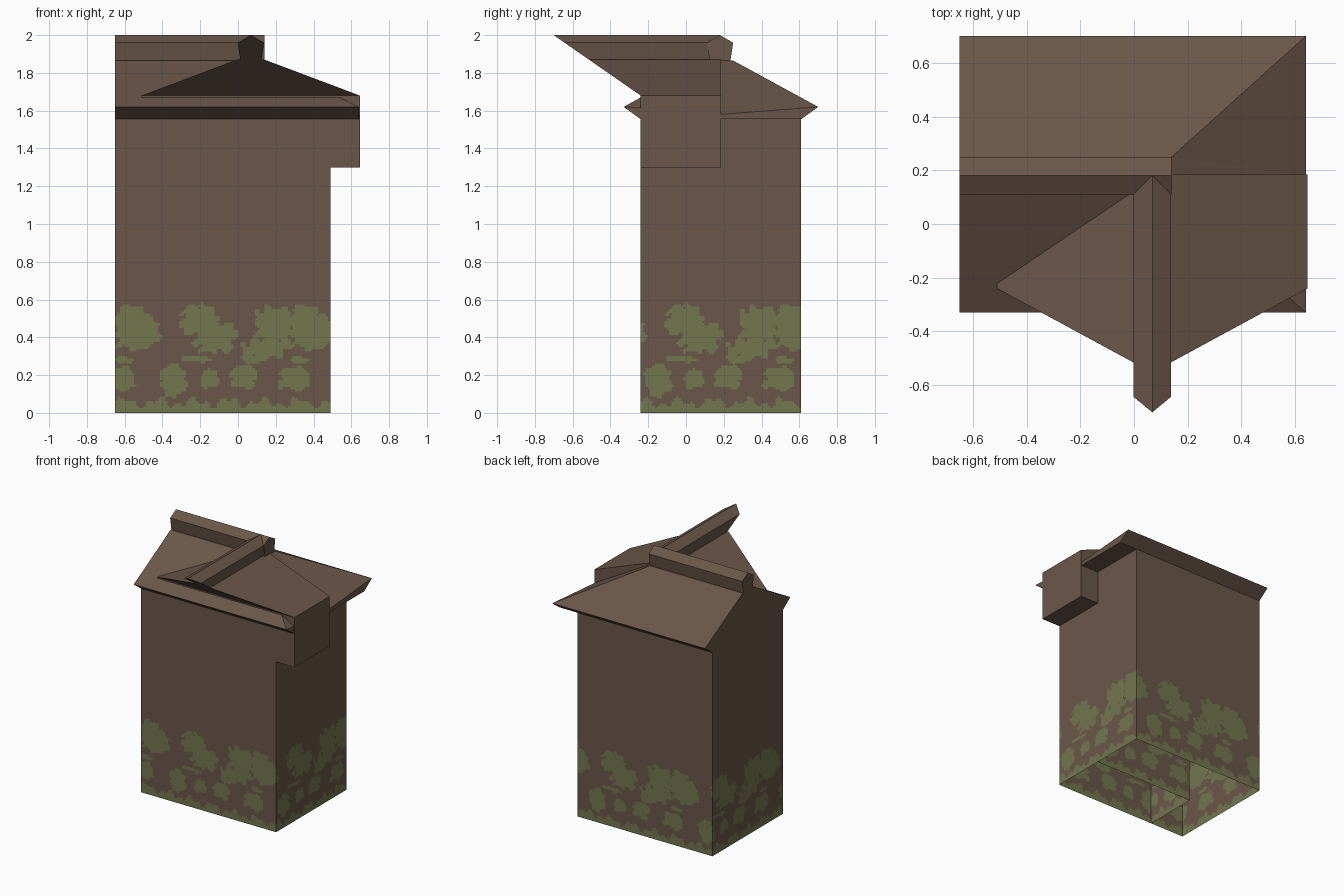
import bpy
import bmesh
import math

default_cube = bpy.data.objects.get("Cube")
if default_cube:
    bpy.data.objects.remove(default_cube, do_unlink=True)


def material(name, colour):
    mat = bpy.data.materials.new(name)
    mat.use_nodes = True
    mat.diffuse_color = (*colour, 1)
    mat.node_tree.nodes["Principled BSDF"].inputs["Base Color"].default_value = (*colour, 1)
    return mat


BROWN = material("weathered brown", (0.145, 0.094, 0.067))
MOSS = material("moss green", (0.172, 0.186, 0.078))


def finish(name, bm):
    mesh = bpy.data.meshes.new(name)
    bm.to_mesh(mesh)
    bm.free()
    mesh.materials.append(BROWN)
    mesh.materials.append(MOSS)
    obj = bpy.data.objects.new(name, mesh)
    bpy.context.collection.objects.link(obj)
    return obj


def loft(name, start, end):
    """Solid between two matching outlines."""
    bm = bmesh.new()
    a = [bm.verts.new(p) for p in start]
    b = [bm.verts.new(p) for p in end]
    bm.faces.new(a)
    bm.faces.new(b)
    for i in range(len(a)):
        j = (i + 1) % len(a)
        bm.faces.new((a[i], a[j], b[j], b[i]))
    bmesh.ops.triangulate(bm, faces=bm.faces[:])
    bmesh.ops.recalc_face_normals(bm, faces=bm.faces)
    return finish(name, bm)


# Moss patches: position along the wall, height, half width, half height
PERIOD = 0.925
PATCHES = [
    (0.12, 0.43, 0.12, 0.09), (0.08, 0.51, 0.07, 0.06),
    (0.45, 0.49, 0.10, 0.08), (0.53, 0.40, 0.11, 0.08),
    (0.84, 0.46, 0.10, 0.10), (0.80, 0.34, 0.12, 0.05),
    (0.31, 0.17, 0.07, 0.09), (0.50, 0.18, 0.05, 0.05),
    (0.68, 0.19, 0.07, 0.06), (0.02, 0.18, 0.08, 0.06),
    (0.43, 0.285, 0.08, 0.015), (0.73, 0.285, 0.07, 0.02),
    (0.05, 0.28, 0.05, 0.015),
]


def mossy(u, z):
    u %= PERIOD
    if z < 0.055 + 0.02 * math.sin(u * 34) + 0.015 * math.sin(u * 81):
        return True
    wobble = 0.16 * math.sin(u * 75 + z * 40) + 0.14 * math.sin(z * 95 - u * 50)
    for cu, cz, ru, rz in PATCHES:
        du = (u - cu + PERIOD / 2) % PERIOD - PERIOD / 2
        if (abs(du) / ru) ** 3 + (abs(z - cz) / rz) ** 3 < 1 + 2 * wobble:
            return True
    return False


def wall(name, a, b, offset, top):
    """Upright wall from a to b, with a fine lower grid for the moss."""
    bm = bmesh.new()
    length = math.dist(a, b)
    cols, rows, moss_top = round(length / 0.0125), 48, 0.6

    def point(u, z):
        t = u / length
        return bm.verts.new((a[0] + (b[0] - a[0]) * t, a[1] + (b[1] - a[1]) * t, z))

    grid = [[point(length * c / cols, moss_top * r / rows) for c in range(cols + 1)]
            for r in range(rows + 1)]
    for r in range(rows):
        for c in range(cols):
            face = bm.faces.new((grid[r][c], grid[r][c + 1], grid[r + 1][c + 1], grid[r + 1][c]))
            u, z = length * (c + 0.5) / cols, moss_top * (r + 0.5) / rows
            face.material_index = int(mossy(u + offset, z))
    bm.faces.new((point(0, moss_top), point(length, moss_top), point(length, top), point(0, top)))
    return finish(name, bm)


# Body walls, open underneath
LEFT, RIGHT, FRONT, BACK, EAVE = -0.65, 0.49, -0.24, 0.61, 1.555
corners = [(LEFT, FRONT), (RIGHT, FRONT), (RIGHT, BACK), (LEFT, BACK)]
travelled = 0
for i, side in enumerate(("front", "left", "back", "right")):
    a, b = corners[i], corners[(i + 1) % 4]
    wall(side + "_wall", a, b, travelled, EAVE)
    travelled += math.dist(a, b)

# Inner walls of the wing
WING_X, WING_Y = -0.36, 0.185
wall("inner_back_wall", (RIGHT, WING_Y), (WING_X, WING_Y), 0.2, EAVE)
wall("inner_side_wall", (WING_X, WING_Y), (WING_X, FRONT), 0.1, EAVE)

# Main roof: gable at one end, hip at the other
MID, ROOF_END, RIDGE_END = 0.18, 0.64, 0.14
profile = [(FRONT, EAVE), (-0.33, 1.62), (0.11, 1.865), (0.25, 1.865), (0.70, 1.62), (BACK, EAVE)]
bm = bmesh.new()
gable = [bm.verts.new((LEFT, y, z)) for y, z in profile]
hip = [bm.verts.new((RIDGE_END if z > 1.8 else ROOF_END, y, z)) for y, z in profile]
low = bm.verts.new((ROOF_END, MID, 1.58))
bm.faces.new(gable)
for i in range(len(profile)):
    j = (i + 1) % len(profile)
    bm.faces.new((gable[i], gable[j], hip[j], hip[i]))
for i in range(len(profile)):
    bm.faces.new((hip[i], hip[(i + 1) % len(profile)], low))
bmesh.ops.recalc_face_normals(bm, faces=bm.faces)
finish("main_roof", bm)

# Ridge cap of the main roof
cap = [(-0.055, 1.865), (-0.07, 1.96), (0, 2.0), (0.07, 1.96), (0.055, 1.865)]
loft("main_ridge_cap",
     [(LEFT, MID + s, z) for s, z in cap],
     [(RIDGE_END, MID + s, z) for s, z in cap])

# Overhanging upper room of the wing
room = [(-0.51, 1.3), (0.645, 1.3), (0.645, 1.68), (-0.51, 1.68)]
loft("upper_room",
     [(x, FRONT, z) for x, z in room],
     [(x, WING_Y, z) for x, z in room])


# Wing roof and its cap, with the front leaning out to a prow
def prow(z):
    return FRONT - (z - 1.68) * 1.44


wing = [(-0.51, 1.68), (0.645, 1.68), (0.135, 1.872), (0, 1.872)]
loft("wing_roof",
     [(x, prow(z), z) for x, z in wing],
     [(x, WING_Y, z) for x, z in wing])
loft("wing_ridge_cap",
     [(0.068 + s, prow(z), z) for s, z in cap],
     [(0.068 + s, MID, z) for s, z in cap])
